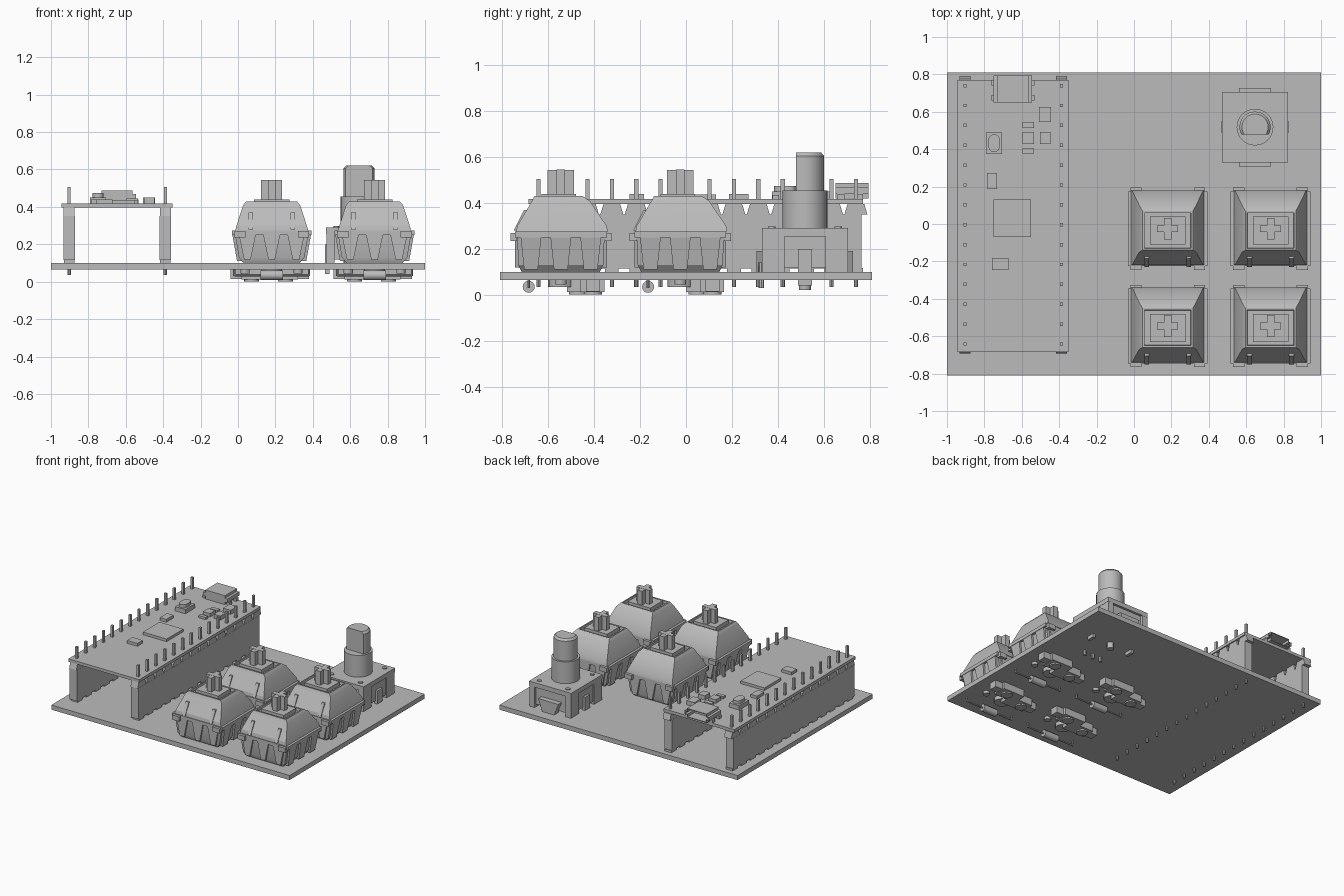
import bpy, bmesh, math
from mathutils import Matrix, Vector

if "Cube" in bpy.data.objects:
    bpy.data.objects.remove(bpy.data.objects["Cube"], do_unlink=True)

grey = bpy.data.materials.new("plain_grey")
grey.use_nodes = True
grey.diffuse_color = (0.5, 0.5, 0.5, 1)
grey.node_tree.nodes["Principled BSDF"].inputs["Base Color"].default_value = (0.5, 0.5, 0.5, 1)
made = []


def finish(bm, name, at=(0, 0, 0)):
    bmesh.ops.recalc_face_normals(bm, faces=bm.faces)
    mesh = bpy.data.meshes.new(name)
    bm.to_mesh(mesh)
    bm.free()
    mesh.materials.append(grey)
    ob = bpy.data.objects.new(name, mesh)
    ob.location = at
    bpy.context.collection.objects.link(ob)
    made.append(ob)
    return ob


def loft(bm, *rings):
    """Stack rectangles (z, x0, x1, y0, y1); returns side faces and the top."""
    loops = [[bm.verts.new(p) for p in ((a, c, z), (b, c, z), (b, d, z), (a, d, z))]
             for z, a, b, c, d in rings]
    sides = []
    bm.faces.new(loops[0][::-1])
    for lo, hi in zip(loops, loops[1:]):
        for i in range(4):
            j = (i + 1) % 4
            sides.append(bm.faces.new((lo[i], lo[j], hi[j], hi[i])))
    return sides, bm.faces.new(loops[-1])


def box(bm, x0, x1, y0, y1, z0, z1):
    return loft(bm, (z0, x0, x1, y0, y1), (z1, x0, x1, y0, y1))


def cyl(bm, x, y, z0, z1, r, r2=None, n=24):
    m = Matrix.Translation((x, y, (z0 + z1) / 2))
    return bmesh.ops.create_cone(bm, cap_ends=True, segments=n, radius1=r,
                                 radius2=r if r2 is None else r2,
                                 depth=z1 - z0, matrix=m)["verts"]


def rod_x(bm, x0, x1, y, z, r, n=16):
    m = Matrix.Translation(((x0 + x1) / 2, y, z)) @ Matrix.Rotation(math.pi / 2, 4, "Y")
    bmesh.ops.create_cone(bm, cap_ends=True, segments=n, radius1=r, radius2=r,
                          depth=x1 - x0, matrix=m)


# Main circuit board
bm = bmesh.new()
box(bm, -1, 1, -0.81, 0.81, 0.065, 0.1)
finish(bm, "main_board")


# Key switches
def switch(tag, x, y):
    at = (x, y, 0)

    # Lower housing with ribs and a clipped rim
    bm = bmesh.new()
    loft(bm, (0.1, -0.15, 0.15, -0.17, 0.17), (0.13, -0.175, 0.175, -0.185, 0.185),
         (0.25, -0.195, 0.195, -0.19, 0.19))
    box(bm, -0.213, 0.213, -0.2, 0.2, 0.25, 0.275)
    for s in (-1, 1):
        for cx in (-0.13, 0, 0.13):
            y0, y1 = sorted((s * 0.16, s * 0.2))
            loft(bm, (0.12, cx - 0.018, cx + 0.018, y0, y1), (0.25, cx - 0.045, cx + 0.045, y0, y1))
            x0, x1 = sorted((s * 0.15, s * 0.185))
            x2, x3 = sorted((s * 0.16, s * 0.21))
            loft(bm, (0.11, x0, x1, cx - 0.03, cx + 0.03), (0.25, x2, x3, cx - 0.045, cx + 0.045))
        for t in (-1, 1):
            x0, x1 = sorted((s * 0.14, s * 0.2))
            y0, y1 = sorted((t * 0.19, t * 0.22))
            box(bm, x0, x1, y0, y1, 0.235, 0.27)
    finish(bm, "switch_lower_housing_" + tag, at)

    # Upper housing with a front window and a stem opening
    bm = bmesh.new()
    sides, top = loft(bm, (0.275, -0.195, 0.195, -0.195, 0.205), (0.3, -0.188, 0.188, -0.19, 0.2),
                      (0.41, -0.152, 0.152, -0.125, 0.125), (0.43, -0.135, 0.135, -0.115, 0.095))
    bmesh.ops.inset_region(bm, faces=[sides[4]], thickness=0.028, depth=-0.03)
    bmesh.ops.inset_region(bm, faces=[top], thickness=0.014, depth=0)
    bmesh.ops.inset_region(bm, faces=[top], thickness=0.003, depth=-0.02)
    for s in (-1, 1):
        x0, x1 = sorted((s * 0.1, s * 0.125))
        loft(bm, (0.28, x0, x1, -0.205, -0.1), (0.37, x0, x1, -0.16, -0.1))
    finish(bm, "switch_upper_housing_" + tag, at)

    # Stem with a cross on top
    bm = bmesh.new()
    box(bm, -0.095, 0.095, -0.085, 0.065, 0.4, 0.44)
    box(bm, -0.056, 0.056, -0.018, 0.018, 0.44, 0.545)
    box(bm, -0.02, 0.02, -0.058, 0.058, 0.44, 0.544)
    finish(bm, "switch_stem_" + tag, at)

    # Posts, plug-in socket and diode under the board
    bm = bmesh.new()
    cyl(bm, 0, 0, 0.035, 0.1, 0.055, n=16)
    for s in (-1, 1):
        cyl(bm, s * 0.142, 0, 0.045, 0.1, 0.024, n=12)
    finish(bm, "switch_posts_" + tag, at)
    bm = bmesh.new()
    box(bm, -0.16, 0.03, 0.026, 0.13, 0.012, 0.065)
    box(bm, -0.04, 0.14, 0.085, 0.19, 0.012, 0.065)
    box(bm, -0.22, -0.16, 0.04, 0.1, 0.015, 0.065)
    box(bm, 0.14, 0.2, 0.11, 0.17, 0.015, 0.065)
    cyl(bm, -0.107, 0.075, 0.002, 0.03, 0.04, n=16)
    cyl(bm, 0.075, 0.14, 0.002, 0.03, 0.04, n=16)
    finish(bm, "socket_" + tag, at)
    bm = bmesh.new()
    rod_x(bm, -0.06, 0.06, -0.14, 0.035, 0.026)
    rod_x(bm, -0.2, 0.2, -0.14, 0.035, 0.006, 8)
    for s in (-0.2, 0.2):
        cyl(bm, s, -0.14, 0.03, 0.07, 0.006, n=8)
    finish(bm, "diode_" + tag, at)


for cname, cx in (("right", 0.18), ("left", 0.73)):
    for rname, cy in (("back", -0.025), ("front", -0.545)):
        switch(rname + "_" + cname, cx, cy)

# Rotary knob body with plate, rivets, brackets and pins
ENC = (0.647, 0.518, 0)
bm = bmesh.new()
box(bm, -0.165, 0.165, -0.17, 0.17, 0.12, 0.26)
box(bm, -0.177, 0.177, -0.188, 0.188, 0.255, 0.29)
for s in (-1, 1):
    y0, y1 = sorted((s * 0.16, s * 0.21))
    loft(bm, (0.1, -0.05, 0.05, y0, y1), (0.19, -0.085, 0.085, y0, y1))
    for t in (-1, 1):
        cyl(bm, s * 0.12, t * 0.145, 0.28, 0.297, 0.016, n=12)
        x0, x1 = sorted((s * 0.13, s * 0.175))
        y0, y1 = sorted((t * 0.09, t * 0.187))
        box(bm, x0, x1, y0, y1, 0.1, 0.26)
    box(bm, s * 0.17 - 0.012, s * 0.17 + 0.012, -0.03, 0.03, 0.04, 0.2)
for px in (-0.07, 0, 0.07):
    cyl(bm, px, -0.19, 0.03, 0.14, 0.012, n=8)
cyl(bm, 0, 0, 0.02, 0.1, 0.026, n=12)
finish(bm, "knob_body", ENC)

# Knob shaft, with a flat cut on the front
bm = bmesh.new()
cyl(bm, 0, 0, 0.29, 0.455, 0.098, n=32)
finish(bm, "knob_collar", ENC)
bm = bmesh.new()
cyl(bm, 0, 0, 0.455, 0.605, 0.083, n=32)
cyl(bm, 0, 0, 0.605, 0.62, 0.083, 0.07, n=32)
cut = bmesh.ops.bisect_plane(bm, geom=bm.verts[:] + bm.edges[:] + bm.faces[:],
                             plane_co=Vector((0, -0.04, 0)), plane_no=Vector((0, -1, 0)),
                             clear_outer=True)
bmesh.ops.holes_fill(bm, edges=[e for e in bm.edges if e.is_boundary])
finish(bm, "knob_shaft", ENC)

# Controller board on two pin headers
bm = bmesh.new()
box(bm, -0.945, -0.35, -0.685, 0.77, 0.396, 0.418)
finish(bm, "controller_board")
for side, hx in (("right", -0.903), ("left", -0.388)):
    bm = bmesh.new()
    box(bm, hx - 0.031, hx + 0.031, -0.685, 0.765, 0.115, 0.35)
    finish(bm, "header_socket_" + side)
    strip, pins = bmesh.new(), bmesh.new()
    for i in range(14):
        py = 0.74 - i * 0.1063
        loft(strip, (0.35, hx - 0.03, hx + 0.03, py - 0.05, py + 0.05),
             (0.396, hx - 0.03, hx + 0.03, py - 0.036, py + 0.036))
        box(strip, hx - 0.028, hx + 0.028, py - 0.03, py + 0.03, 0.1, 0.116)
        box(pins, hx - 0.008, hx + 0.008, py - 0.009, py + 0.009, 0.395, 0.505)
        cyl(pins, hx, py, 0.035, 0.1, 0.009, n=8)
    finish(strip, "header_strip_" + side)
    finish(pins, "header_pins_" + side)

# Cable port
bm = bmesh.new()
shell, _ = box(bm, -0.75, -0.545, 0.65, 0.795, 0.42, 0.488)
bmesh.ops.bevel(bm, geom=[e for e in bm.edges if abs(e.verts[0].co.y - e.verts[1].co.y) > 0.1],
                offset=0.02, segments=2, affect="EDGES")
bm.faces.ensure_lookup_table()
mouth = max(bm.faces, key=lambda f: f.calc_center_median().y)
bmesh.ops.inset_region(bm, faces=[mouth], thickness=0.008, depth=0)
bmesh.ops.inset_region(bm, faces=[mouth], thickness=0.001, depth=-0.08)
for tx in (-0.75, -0.545):
    for ty in (0.66, 0.74):
        box(bm, tx - 0.012, tx + 0.012, ty, ty + 0.03, 0.41, 0.44)
finish(bm, "cable_port")

# Reset button
bm = bmesh.new()
box(bm, -0.79, -0.705, 0.375, 0.49, 0.418, 0.45)
for v in cyl(bm, -0.748, 0.432, 0.45, 0.475, 0.03, n=20):
    v.co.y += 0.018 if v.co.y > 0.432 else -0.018
finish(bm, "reset_button")

# Chips: centre, half sizes and top height
bm = bmesh.new()
for cx, cy, w, d, top in ((-0.65, 0.03, 0.1, 0.1, 0.438), (-0.76, 0.23, 0.027, 0.043, 0.44),
                          (-0.715, -0.215, 0.043, 0.032, 0.44), (-0.475, 0.585, 0.032, 0.04, 0.45),
                          (-0.565, 0.53, 0.03, 0.016, 0.435), (-0.475, 0.46, 0.028, 0.032, 0.45),
                          (-0.565, 0.46, 0.03, 0.032, 0.445), (-0.565, 0.39, 0.03, 0.014, 0.435)):
    box(bm, cx - w, cx + w, cy - d, cy + d, 0.415, top)
finish(bm, "controller_chips")

# Smooth round parts, keep edges sharp
for ob in bpy.context.selected_objects:
    ob.select_set(False)
for ob in made:
    ob.select_set(True)
bpy.context.view_layer.objects.active = made[0]
bpy.ops.object.shade_smooth_by_angle(angle=math.radians(30))
